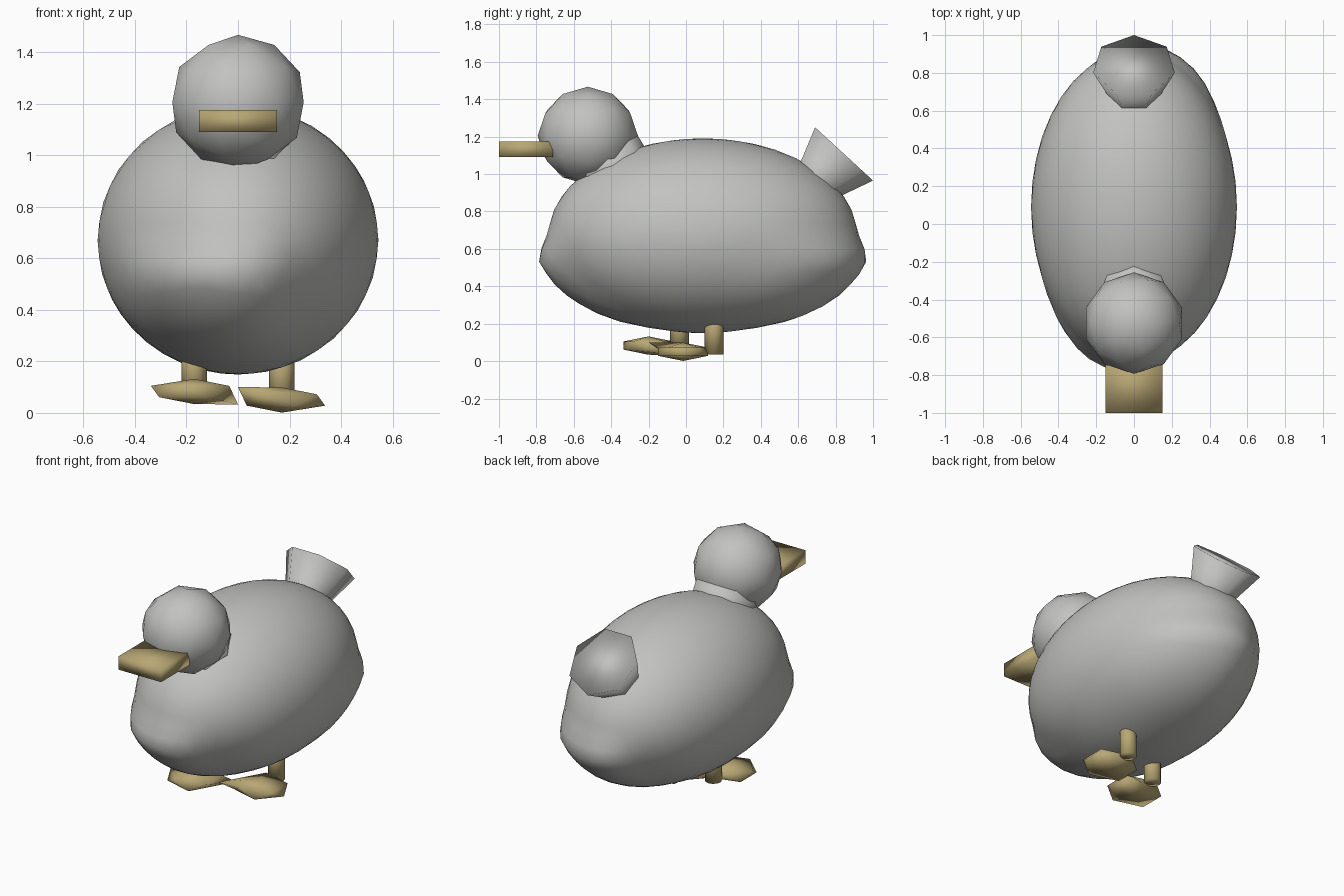
import bpy, bmesh, math
from mathutils import Matrix, Vector

if "Cube" in bpy.data.objects:
    bpy.data.objects.remove(bpy.data.objects["Cube"])


def material(name, rgb):
    m = bpy.data.materials.new(name)
    m.diffuse_color = (*rgb, 1)
    m.use_nodes = True
    m.node_tree.nodes["Principled BSDF"].inputs["Base Color"].default_value = m.diffuse_color
    return m


GREY = material("soft_grey", (0.54, 0.54, 0.53))
TAN = material("tan_yellow", (0.48, 0.385, 0.175))


def finish(name, bm, mat, sharp=None):
    bmesh.ops.recalc_face_normals(bm, faces=bm.faces)
    me = bpy.data.meshes.new(name)
    bm.to_mesh(me)
    bm.free()
    me.materials.append(mat)
    me.shade_smooth()
    if sharp:
        me.set_sharp_from_angle(angle=math.radians(sharp))
    ob = bpy.data.objects.new(name, me)
    bpy.context.collection.objects.link(ob)
    return ob


def cone(name, mat, start, end, r1, r2, sides, spin=0, sharp=None):
    """Cone or cylinder running from start to end."""
    a, b = Vector(start), Vector(end)
    rot = (b - a).to_track_quat('Z', 'Y').to_matrix().to_4x4()
    mtx = Matrix.Translation((a + b) / 2) @ rot @ Matrix.Rotation(spin, 4, 'Z')
    bm = bmesh.new()
    bmesh.ops.create_cone(bm, cap_ends=True, segments=sides, radius1=r1,
                          radius2=r2, depth=(b - a).length, matrix=mtx)
    return finish(name, bm, mat, sharp)


def ramp(x, pts):
    """Piecewise linear value through the given (x, value) points."""
    if x <= pts[0][0]:
        return pts[0][1]
    for (x0, v0), (x1, v1) in zip(pts, pts[1:]):
        if x <= x1:
            return v0 + (v1 - v0) * (x - x0) / (x1 - x0)
    return pts[-1][1]


# Body: ellipsoid whose lower front-left and lower rear-right bulge outwards
bm = bmesh.new()
bmesh.ops.create_icosphere(bm, subdivisions=4, radius=1,
                           matrix=Matrix.Translation((0, 0.09, 0.67))
                           @ Matrix.Diagonal((0.545, 0.825, 0.521, 1)))
ACROSS = [(-0.52, 0), (-0.44, 0.08), (-0.34, 0.1), (-0.15, 0.085), (0, 0.08),
          (0.12, 0.06), (0.24, 0)]
HEIGHT = [(0.16, 0), (0.22, 0.8), (0.32, 0.95), (0.54, 1.0), (0.69, 0)]
for v in bm.verts:
    d = -1 if v.co.y < 0.09 else 1
    end = min(1, abs(v.co.y - 0.09) / 0.2)
    v.co.y += d * end * ramp(-d * v.co.x, ACROSS) * ramp(v.co.z, HEIGHT)
finish("body", bm, GREY)

# Head and short neck
bm = bmesh.new()
bmesh.ops.create_icosphere(bm, subdivisions=2, radius=1,
                           matrix=Matrix.Translation((0, -0.525, 1.205))
                           @ Matrix.Diagonal((0.268, 0.268, 0.262, 1)))
finish("head", bm, GREY)
cone("neck", GREY, (0, -0.33, 0.94), (0, -0.44, 1.12), 0.2, 0.2, 8)

# Flat beak
bm = bmesh.new()
bmesh.ops.create_cube(bm, size=1, matrix=Matrix.Translation((0, -0.855, 1.1325))
                      @ Matrix.Diagonal((0.304, 0.29, 0.085, 1)))
finish("beak", bm, TAN)

# Tail: seven-sided cone, tip inside the body, one rim corner at the rear
axis = Vector((0, 0.677, 0.736))
side = Vector((1, 0, 0))
rear = Vector((0, 0.736, -0.677))
rim_mid = Vector((0, 0.837, 1.115))
bm = bmesh.new()
tip = bm.verts.new(rim_mid - axis * 0.55)
rim = []
for i in range(7):
    a = 2 * math.pi * i / 7
    rim.append(bm.verts.new(rim_mid + 0.2215 * (rear * math.cos(a) + side * math.sin(a))))
for i in range(7):
    bm.faces.new((rim[i], rim[(i + 1) % 7], tip))
bm.faces.new(rim)
finish("tail", bm, GREY)

# Feet (inner toe of each reaches towards the other foot) and legs, mid-stride
for label, x, y, z, toe in (("left", -0.17, -0.20, 0.083, (0, -0.015, 0.033)),
                            ("right", 0.17, -0.015, 0.05, (0, -0.20, 0.10))):
    bm = bmesh.new()
    bmesh.ops.create_icosphere(bm, subdivisions=1, radius=1,
                               matrix=Matrix.Translation((x, y, z))
                               @ Matrix.Rotation(math.pi, 4, 'Z')
                               @ Matrix.Diagonal((0.188, 0.157, 0.049, 1)))
    min(bm.verts, key=lambda v: abs(v.co.x)).co = toe
    finish(label + "_foot", bm, TAN)
    cone(label + "_leg", TAN, (x, y + 0.165, z - 0.015), (x, y + 0.165, 0.27),
         0.05, 0.05, 12)
